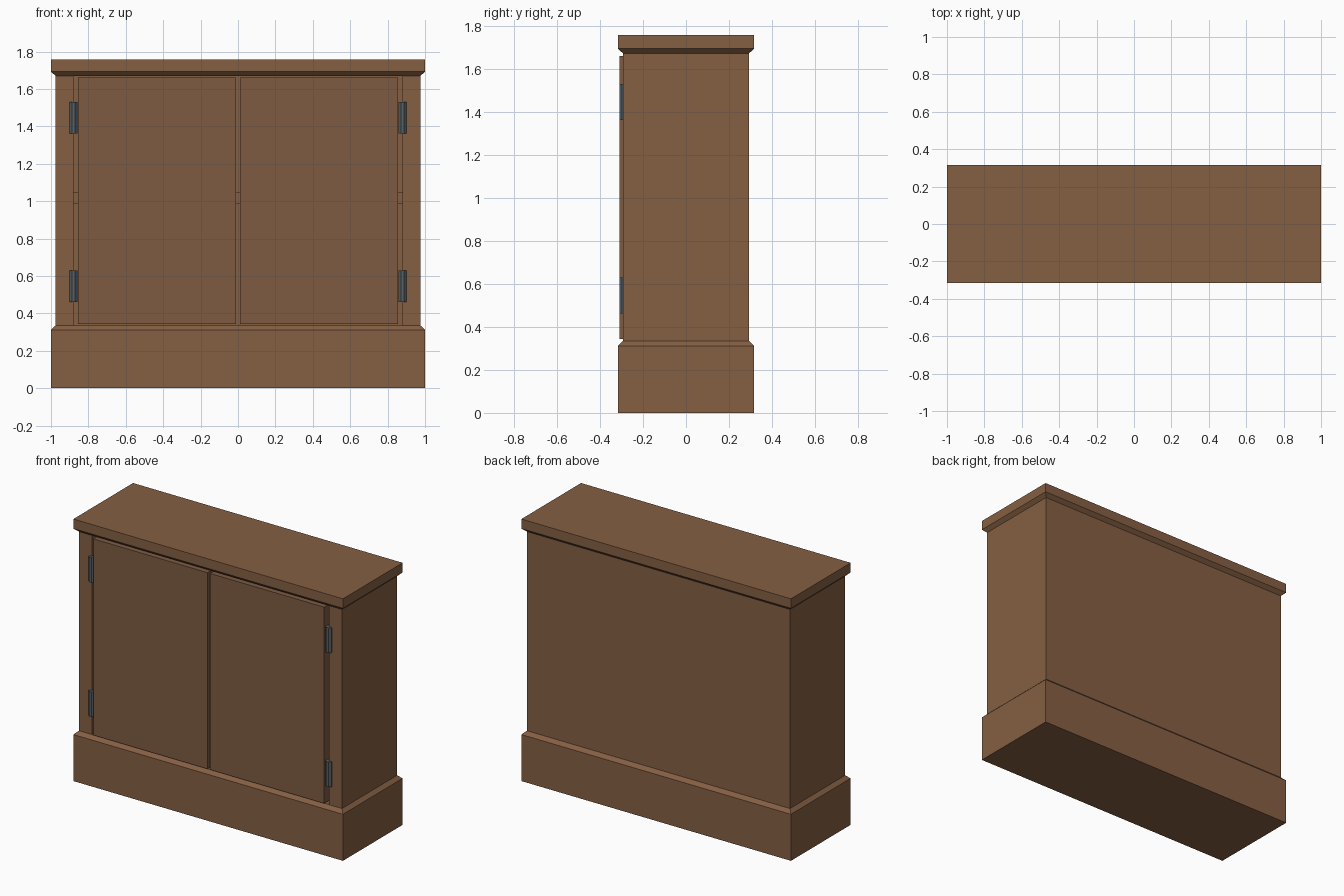
import bpy, bmesh
from math import pi
from mathutils import Matrix, Vector

if "Cube" in bpy.data.objects:
    bpy.data.objects.remove(bpy.data.objects["Cube"])


def material(name, rgb):
    m = bpy.data.materials.new(name)
    m.diffuse_color = (*rgb, 1)
    m.use_nodes = True
    m.node_tree.nodes["Principled BSDF"].inputs["Base Color"].default_value = m.diffuse_color
    return m


WOOD = material("wood", (0.235, 0.115, 0.056))
DOOR_WOOD = material("door_wood", (0.21, 0.105, 0.055))
IRON = material("iron", (0.09, 0.115, 0.13))


def finish(name, bm, mat):
    bmesh.ops.recalc_face_normals(bm, faces=bm.faces)
    me = bpy.data.meshes.new(name)
    bm.to_mesh(me)
    bm.free()
    me.materials.append(mat)
    ob = bpy.data.objects.new(name, me)
    bpy.context.collection.objects.link(ob)
    return ob


def box(name, lo, hi, mat=WOOD):
    lo, hi = Vector(lo), Vector(hi)
    bm = bmesh.new()
    size = Matrix.Diagonal((*(hi - lo), 1))
    bmesh.ops.create_cube(bm, size=1, matrix=Matrix.Translation((lo + hi) / 2) @ size)
    return finish(name, bm, mat)


def stepped_block(name, levels):
    """Stack of rectangles (half width, half depth, z) joined and capped."""
    bm = bmesh.new()
    rings = [[bm.verts.new((sx * w, sy * d, z))
              for sx, sy in ((-1, -1), (1, -1), (1, 1), (-1, 1))] for w, d, z in levels]
    for a, b in zip(rings, rings[1:]):
        for i in range(4):
            j = (i + 1) % 4
            bm.faces.new((a[i], a[j], b[j], b[i]))
    bm.faces.new(rings[0])
    bm.faces.new(rings[-1])
    return finish(name, bm, WOOD)


# Chamfered plinth and overhanging top
stepped_block("plinth", [(1, 0.316, 0), (1, 0.316, 0.312), (0.976, 0.292, 0.335)])
stepped_block("top", [(0.976, 0.292, 1.67), (1, 0.316, 1.693), (1, 0.316, 1.757)])

# Carcass: back panel and one shelf between the sides
box("back_panel", (-0.88, 0.24, 0.335), (0.88, 0.292, 1.67))
box("shelf", (-0.88, -0.24, 0.985), (0.88, 0.24, 1.05))

# Sides, doors and hinges, mirrored left and right
for side, s in (("left", -1), ("right", 1)):
    x0, x1 = sorted((s * 0.88, s * 0.976))
    box(side + "_side", (x0, -0.292, 0.335), (x1, 0.292, 1.67))
    x0, x1 = sorted((s * 0.01, s * 0.856))
    box(side + "_door", (x0, -0.31, 0.344), (x1, -0.25, 1.66), DOOR_WOOD)
    for level, z in (("lower", 0.545), ("upper", 1.445)):
        bm = bmesh.new()
        place = Matrix.Translation((s * 0.879, -0.288, z)) @ Matrix.Rotation(pi / 8, 4, "Z")
        bmesh.ops.create_cone(bm, cap_ends=True, segments=8, radius1=0.023,
                              radius2=0.023, depth=0.168, matrix=place)
        finish(f"{side}_{level}_hinge", bm, IRON)
